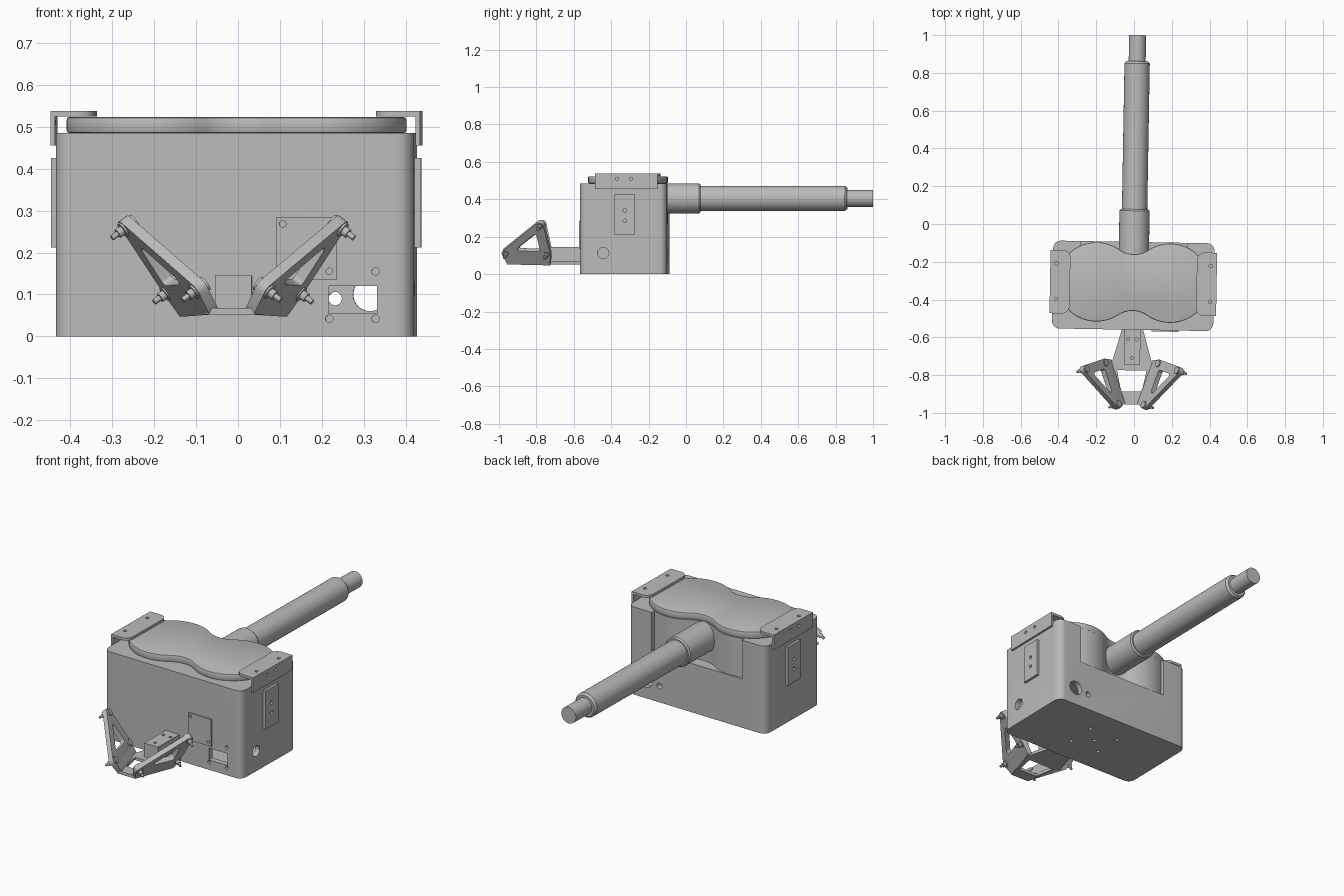
import bpy, bmesh
from math import sin, cos, pi, atan2, radians
from mathutils import Vector, Matrix

old = bpy.data.objects.get("Cube")
if old:
    bpy.data.objects.remove(old, do_unlink=True)

grey = bpy.data.materials.new("plain grey")
grey.use_nodes = True
grey.diffuse_color = (0.5, 0.5, 0.5, 1)
grey.node_tree.nodes["Principled BSDF"].inputs["Base Color"].default_value = (0.5, 0.5, 0.5, 1)
parts = []


def finish(name, bm, keep=True):
    bmesh.ops.recalc_face_normals(bm, faces=bm.faces)
    mesh = bpy.data.meshes.new(name)
    bm.to_mesh(mesh)
    bm.free()
    mesh.materials.append(grey)
    ob = bpy.data.objects.new(name, mesh)
    bpy.context.collection.objects.link(ob)
    if keep:
        parts.append(ob)
    return ob


def prism(name, pts, z0, z1, keep=True):
    bm = bmesh.new()
    face = bm.faces.new([bm.verts.new((x, y, z0)) for x, y in pts])
    ext = bmesh.ops.extrude_face_region(bm, geom=[face])
    verts = [g for g in ext["geom"] if isinstance(g, bmesh.types.BMVert)]
    bmesh.ops.translate(bm, verts=verts, vec=(0, 0, z1 - z0))
    return finish(name, bm, keep)


def block(name, x, y, z, keep=True):
    pts = [(x[0], y[0]), (x[1], y[0]), (x[1], y[1]), (x[0], y[1])]
    return prism(name, pts, z[0], z[1], keep)


def rod(name, a, b, r, keep=True, sides=24):
    a, b = Vector(a), Vector(b)
    bm = bmesh.new()
    turn = (b - a).to_track_quat("Z", "Y").to_matrix().to_4x4()
    bmesh.ops.create_cone(bm, cap_ends=True, segments=sides, radius1=r, radius2=r,
                          depth=(b - a).length, matrix=Matrix.Translation((a + b) / 2) @ turn)
    return finish(name, bm, keep)


def hull(name, discs, n, half, keep=True):
    # Convex plate wrapped around discs that share the normal n
    u = n.orthogonal().normalized()
    v = n.cross(u)
    bm = bmesh.new()
    for c, r in discs:
        for i in range(20):
            t = i * pi / 10
            for side in (-half, half):
                bm.verts.new(c + (u * cos(t) + v * sin(t)) * r + n * side)
    res = bmesh.ops.convex_hull(bm, input=bm.verts)
    bmesh.ops.delete(bm, geom=[g for g in res["geom_interior"] if isinstance(g, bmesh.types.BMVert)],
                     context="VERTS")
    bmesh.ops.dissolve_limit(bm, angle_limit=0.01, verts=bm.verts, edges=bm.edges)
    return finish(name, bm, keep)


def cut(ob, *cutters):
    bpy.context.view_layer.objects.active = ob
    for c in cutters:
        c.hide_render = True
        mod = ob.modifiers.new("cut", "BOOLEAN")
        mod.operation, mod.solver, mod.object = "DIFFERENCE", "EXACT", c
        bpy.ops.object.modifier_apply(modifier=mod.name)
        bpy.data.objects.remove(c, do_unlink=True)


def hole(a, b, r):
    return rod("cutter", a, b, r, False)


def arc(cx, cy, r, a0, a1, n):
    return [(cx + r * cos(a0 + (a1 - a0) * i / n), cy + r * sin(a0 + (a1 - a0) * i / n))
            for i in range(n + 1)]


W, Y0, Y1, TOP = 0.427, -0.56, -0.095, 0.485

# Hollow housing with rounded upright corners
R = 0.04
outline = []
for k, (x, y) in enumerate([(W, Y1), (-W, Y1), (-W, Y0), (W, Y0)]):
    cx, cy = x - R * (1 if x > 0 else -1), y - R * (1 if y == Y1 else -1)
    outline += arc(cx, cy, R, k * pi / 2, (k + 1) * pi / 2, 8)
housing = prism("housing", outline, 0, TOP)
cut(housing,
    block("cutter", (-0.4, 0.4), (Y0 + 0.03, Y1 - 0.03), (0.03, 0.24), False),
    block("cutter", (-0.28, 0.28), (-0.2, 0), (0.27, 0.6), False),
    block("cutter", (0.225, 0.34), (-0.6, -0.5), (0.055, 0.12), False),
    hole((0.315, -0.15, 0.1), (0.315, 0, 0.1), 0.04),
    hole((0.232, -0.15, 0.09), (0.232, 0, 0.09), 0.016),
    hole((0.38, -0.435, 0.112), (0.5, -0.435, 0.112), 0.03))
for x in (0.226, 0.336):
    for z in (0.042, 0.155):
        cut(housing, hole((x, -0.6, z), (x, -0.545, z), 0.009))
for x, y in [(0, 0), (0.09, 0.08), (-0.09, 0.08), (0.09, -0.08), (-0.09, -0.08)]:
    cut(housing, hole((x, y - 0.33, -0.1), (x, y - 0.33, 0.1), 0.01))

# Two-lobed inner drum and lid
LX, LY, LR, FR, FY = 0.195, -0.31, 0.21, 0.137, 0.287
a = atan2(FY, -LX)
b = pi - a
lobes = (arc(LX, LY, LR, -a, a, 40)[:-1] + arc(0, LY + FY, FR, -b, -a, 14)[:-1]
         + arc(-LX, LY, LR, b, 2 * pi - b, 40)[:-1] + arc(0, LY - FY, FR, a, b, 14)[:-1])
prism("inner_drum", lobes, 0.25, TOP)
lid = prism("lid", lobes, TOP, 0.523)
bev = lid.modifiers.new("edge", "BEVEL")
bev.width, bev.segments, bev.limit_method = 0.006, 2, "ANGLE"
bev.angle_limit = radians(50)
bpy.context.view_layer.objects.active = lid
bpy.ops.object.modifier_apply(modifier=bev.name)

# Stepped rear tube: collar, long tube and tip
profile = [(0, -0.2), (0.08, -0.2), (0.08, 0.07), (0.074, 0.078), (0.067, 0.078), (0.067, 0.85),
           (0.058, 0.862), (0.045, 0.862), (0.045, 1.0), (0, 1.0)]
bm = bmesh.new()
vs = [bm.verts.new((r, y, 0.405)) for r, y in profile]
es = [bm.edges.new(p) for p in zip(vs, vs[1:])]
bmesh.ops.spin(bm, geom=vs + es, cent=(0, 0, 0.405), axis=(0, 1, 0), angle=2 * pi, steps=48)
bmesh.ops.remove_doubles(bm, verts=bm.verts, dist=1e-4)
finish("rear_tube", bm)

for s, side in ((-1, "right"), (1, "left")):
    # Angle bracket over the top edge
    ya, yb, r = -0.48, -0.145, 0.04
    pts = ([(0.441, ya), (0.441, yb)] + arc(0.335 + r, yb - r, r, pi / 2, pi, 8)
           + arc(0.335 + r, ya + r, r, pi, 1.5 * pi, 8))
    flat = prism(side + "_bracket_top", [(s * x, y) for x, y in pts], 0.524, 0.538)
    flange = block(side + "_bracket_flange", sorted((s * 0.43, s * 0.441)), (ya, yb), (0.455, 0.524))
    for y in (-0.405, -0.215):
        cut(flat, hole((s * 0.408, y, 0.5), (s * 0.408, y, 0.6), 0.009))
    for y in (-0.36, -0.285):
        cut(flange, hole((s * 0.4, y, 0.51), (s * 0.5, y, 0.51), 0.008))

    # Plate on the side wall
    plate = block(side + "_side_plate", sorted((s * 0.425, s * 0.441)), (-0.375, -0.265), (0.212, 0.425))
    for z in (0.285, 0.34):
        cut(plate, hole((s * 0.43, -0.32, z), (s * 0.5, -0.32, z), 0.009))

    # Tilted triangular arm with a window, bosses and pins
    T, F, B = (Vector((s * x, y, z)) for x, y, z in
               ((0.25, -0.775, 0.263), (0.078, -0.958, 0.115), (0.15, -0.74, 0.11)))
    n = (T - F).cross(B - F).normalized()
    if n.x * s < 0:
        n = -n
    down = Vector((-s * 0.031, 0.011, -0.051))
    arm = hull(side + "_arm", [(T, 0.022), (F, 0.024), (B, 0.022), (F + down, 0.006), (B + down, 0.006)],
               n, 0.013)
    g = (T + F + B) / 3
    cut(arm, hull("cutter", [(g + (p - g) * 0.45, 0.012) for p in (T, F, B)], n, 0.1, False))
    for label, p in (("top", T), ("front", F), ("back", B)):
        rod(f"{side}_{label}_boss", p - n * 0.02, p + n * 0.018, 0.019)
        rod(f"{side}_{label}_pin", p, p + n * 0.05, 0.007, sides=12)
        rod(f"{side}_{label}_pin_collar", p + n * 0.018, p + n * 0.032, 0.012, sides=16)

# Front cover plate
cover = block("front_cover_plate", (0.1, 0.243), (Y0 - 0.007, Y0 + 0.002), (0.135, 0.285))
for x, z in ((0.115, 0.268), (0.226, 0.155)):
    cut(cover, hole((x, -0.6, z), (x, -0.5, z), 0.008))

# Front mount: base frame with an opening, and a screw block
half = [(0.055, -0.555), (0.115, -0.765), (0.055, -0.955)]
frame = prism("mount_frame", half + [(-x, y) for x, y in reversed(half)], 0.052, 0.068)
gap = [(0.078, -0.775), (0.055, -0.887)]
cut(frame, prism("cutter", gap + [(-x, y) for x, y in reversed(gap)], 0, 0.2, False))
mount = block("mount_block", (-0.043, 0.043), (-0.745, -0.555), (0.068, 0.145))
for x, y in ((-0.022, -0.61), (0.022, -0.61), (0, -0.71)):
    cut(mount, hole((x, y, 0.12), (x, y, 0.2), 0.008))

# Smooth round surfaces and give the whole assembly its slight yaw
pivot = Matrix.Translation((0, -0.1, 0))
yaw = pivot @ Matrix.Rotation(radians(-1), 4, "Z") @ pivot.inverted()
bpy.ops.object.select_all(action="DESELECT")
for ob in parts:
    ob.data.transform(yaw)
    ob.select_set(True)
bpy.context.view_layer.objects.active = parts[0]
bpy.ops.object.shade_smooth_by_angle(angle=radians(30))
